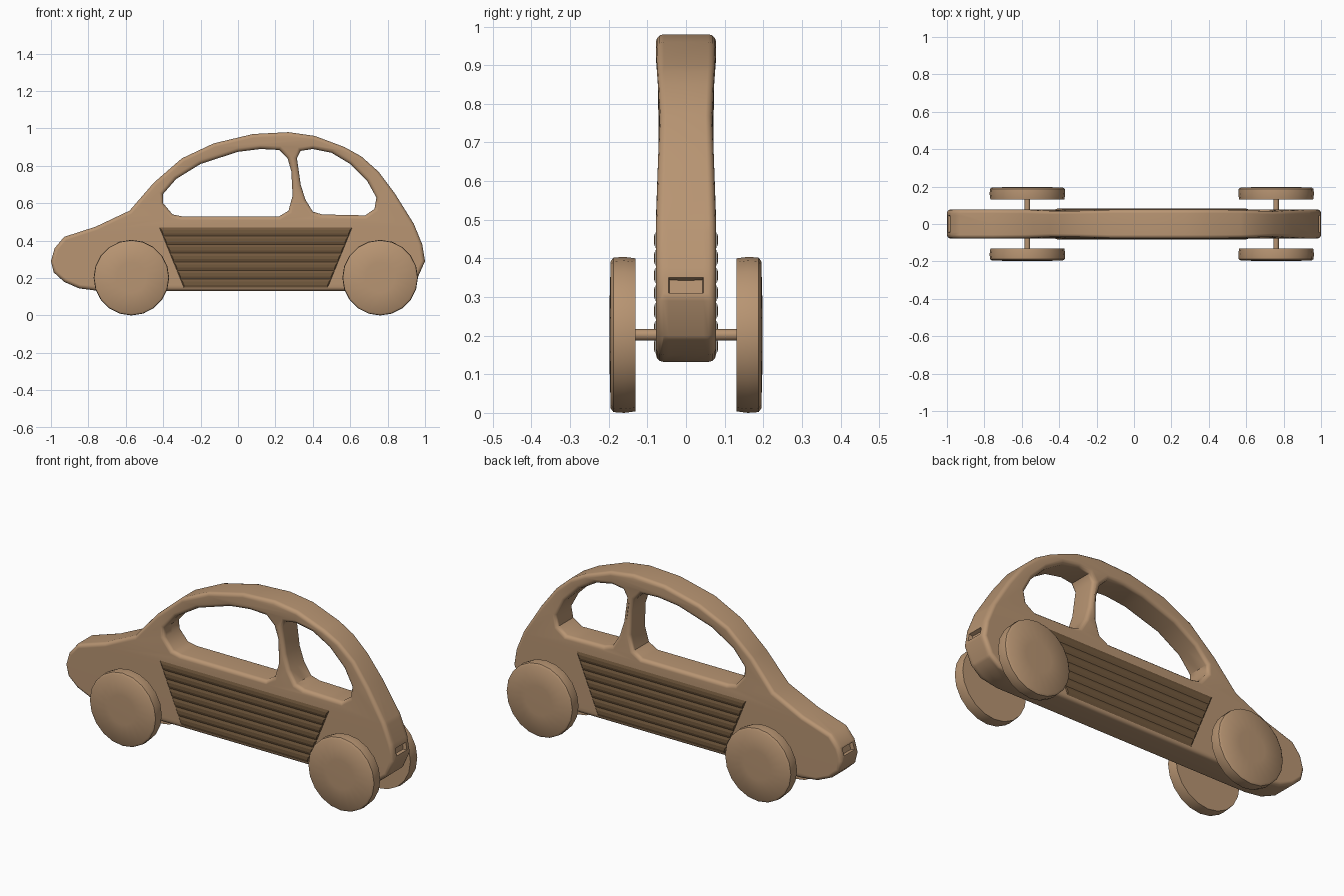
import bpy
import bmesh
from math import radians
from mathutils import Vector

default = bpy.data.objects.get("Cube")
if default:
    bpy.data.objects.remove(default, do_unlink=True)


def make_material(name, colour):
    mat = bpy.data.materials.new(name)
    mat.use_nodes = True
    mat.diffuse_color = colour
    mat.node_tree.nodes["Principled BSDF"].inputs["Base Color"].default_value = colour
    return mat


tan_wood = make_material("tan wood", (0.48, 0.30, 0.17, 1))
dark_wood = make_material("dark wood", (0.17, 0.10, 0.048, 1))


def add_object(name, mesh, materials, angle=40):
    obj = bpy.data.objects.new(name, mesh)
    bpy.context.collection.objects.link(obj)
    mesh.materials.clear()
    for mat in materials:
        mesh.materials.append(mat)
    bpy.ops.object.select_all(action="DESELECT")
    obj.select_set(True)
    bpy.context.view_layer.objects.active = obj
    bpy.ops.object.shade_smooth_by_angle(angle=radians(angle))
    return obj


HALF = 0.078      # half thickness of the body
ROUND = 0.02      # edge rounding

# Side profile of the body and its two window openings, as x, z
body_outline = [
    (-1, .29), (-.985, .23), (-.93, .18), (-.85, .145), (-.75, .132), (.8, .132),
    (.9, .15), (.96, .2), (1, .29), (.985, .38), (.94, .49), (.84, .65),
    (.75, .77), (.66, .85), (.57, .9), (.41, .96), (.27, .98), (.08, .97),
    (-.13, .92), (-.3, .84), (-.45, .71), (-.58, .56), (-.76, .475),
    (-.93, .42), (-.98, .36)]
long_window = [
    (-.4, .6), (-.35, .54), (-.3, .53), (.22, .53), (.27, .56), (.292, .64),
    (.285, .77), (.265, .84), (.22, .885), (.12, .89), (0, .875), (-.2, .81),
    (-.33, .73), (-.4, .65)]
short_window = [
    (.315, .84), (.335, .88), (.4, .89), (.5, .87), (.6, .81), (.69, .72),
    (.74, .63), (.73, .57), (.68, .535), (.45, .54), (.4, .555), (.36, .62),
    (.335, .7)]


def profile_mesh(outlines):
    """Filled, rounded slab standing upright along x, with holes."""
    curve = bpy.data.curves.new("profile", "CURVE")
    curve.dimensions = "2D"
    curve.fill_mode = "BOTH"
    curve.extrude = HALF - ROUND
    curve.bevel_depth = ROUND
    curve.bevel_resolution = 2
    curve.offset = -ROUND
    for outline in outlines:
        spline = curve.splines.new("POLY")
        spline.points.add(len(outline) - 1)
        spline.use_cyclic_u = True
        for point, (x, z) in zip(spline.points, outline):
            point.co = (x, z, 0, 1)
    helper = bpy.data.objects.new("profile_helper", curve)
    bpy.context.collection.objects.link(helper)
    graph = bpy.context.evaluated_depsgraph_get()
    mesh = bpy.data.meshes.new_from_object(helper.evaluated_get(graph))
    bpy.data.objects.remove(helper, do_unlink=True)
    return mesh


def waist(z):
    """The body is slimmer at window height."""
    if z < .5:
        return 1
    if z < .78:
        return 1 - .13 * (z - .5) / .28
    return min(1, .87 + .13 * (z - .78) / .14)


def cut(bm, axis, value, where=lambda f: True):
    faces = [f for f in bm.faces if where(f)]
    geom = set(faces)
    for f in faces:
        geom.update(f.edges, f.verts)
    normal, origin = Vector(), Vector()
    normal[axis], origin[axis] = 1, value
    bmesh.ops.bisect_plane(bm, geom=list(geom), plane_co=origin, plane_no=normal)


# Body
body_mesh = profile_mesh([body_outline, long_window, short_window])
bm = bmesh.new()
bm.from_mesh(body_mesh)
for v in bm.verts:
    x, height, depth = v.co
    v.co = (x, -depth * waist(height), height)
bmesh.ops.remove_doubles(bm, verts=bm.verts, dist=0.0005)
bmesh.ops.recalc_face_normals(bm, faces=bm.faces)


def is_rim(f):
    return abs(f.normal.y) < 0.2


def is_end(f):
    return is_rim(f) and abs(f.calc_center_median().x) > .9


cut(bm, 1, 0, is_rim)
for x in (-.4, .6):
    cut(bm, 0, x, is_rim)
for z in (.19, .31, .35, .47):
    cut(bm, 2, z, is_end)
for y in (-.045, .045):
    cut(bm, 1, y, is_end)

# Dark tail and nose patches, and a dark strip along the roof, sills and floor
slots = {-1: [], 1: []}
for f in bm.faces:
    c, n = f.calc_center_median(), f.normal
    f.material_index = 0
    if not is_rim(f):
        continue
    side = 1 if c.x > 0 else -1
    tail = c.x > .9 and n.x > .3 and .19 < c.z < .47
    nose = c.x < -.95 and n.x < -.3 and .19 < c.z < .36
    strip = -.4 < c.x < .6 and c.y < 0 and abs(n.z) > .5
    f.material_index = int(tail or nose or strip)
    if (tail or nose) and .31 < c.z < .35 and abs(c.y) < .045:
        slots[side].append(f)
for faces in slots.values():
    if faces:
        bmesh.ops.inset_region(bm, faces=faces, thickness=.004, depth=-.02)
bm.to_mesh(body_mesh)
bm.free()
body = add_object("body", body_mesh, [tan_wood, dark_wood])
weighted = body.modifiers.new("even shading", "WEIGHTED_NORMAL")
weighted.keep_sharp = True


# Slatted door panels: tapered boards with grooves between them
def door_panel(name, side):
    rows, top, bottom = 7, .47, .15
    step = (top - bottom) / rows
    bm = bmesh.new()

    def pair(z, raised):
        t = (top - z) / (top - bottom)
        inset = .006 if raised else 0
        y = side * (HALF + (.005 if raised else .0006))
        left, right = -.42 + .13 * t + inset, .61 - .13 * t - inset
        return bm.verts.new((left, y, z)), bm.verts.new((right, y, z))

    for row in range(rows):
        z = bottom + row * step
        lines = [pair(z, False), pair(z + step * .3, True),
                 pair(z + step * .7, True), pair(z + step, False)]
        for (a, b), (c, d) in zip(lines, lines[1:]):
            bm.faces.new((a, b, d, c))
        for end in (0, 1):
            bm.faces.new([line[end] for line in lines])
    bmesh.ops.remove_doubles(bm, verts=bm.verts, dist=.0001)
    bmesh.ops.recalc_face_normals(bm, faces=bm.faces)
    # Turn the whole panel outward if needed
    if sum(f.normal.y * f.calc_area() for f in bm.faces) * side < 0:
        bmesh.ops.reverse_faces(bm, faces=bm.faces)
    mesh = bpy.data.meshes.new(name)
    bm.to_mesh(mesh)
    bm.free()
    add_object(name, mesh, [dark_wood], 10)


door_panel("front_door_panel", -1)
door_panel("back_door_panel", 1)


def lathe(name, x, z, rings, segments):
    """Solid of revolution about the y direction from (y, radius) rings."""
    bm = bmesh.new()
    loops = []
    for y, radius in rings:
        loop = bmesh.ops.create_circle(bm, segments=segments, radius=radius)["verts"]
        for v in loop:
            v.co = (x + v.co.x, y, z + v.co.y)
        loops.append(loop)
    for a, b in zip(loops, loops[1:]):
        for i in range(segments):
            j = (i + 1) % segments
            bm.faces.new((a[i], a[j], b[j], b[i]))
    bm.faces.new(loops[0])
    bm.faces.new(loops[-1])
    bmesh.ops.recalc_face_normals(bm, faces=bm.faces)
    mesh = bpy.data.meshes.new(name)
    bm.to_mesh(mesh)
    bm.free()
    add_object(name, mesh, [tan_wood], 50)


# Wheels and axles
for place, x in (("nose", -.57), ("tail", .76)):
    lathe(place + "_axle", x, .202, [(-.135, .015), (.135, .015)], 10)
    for label, s in (("front", -1), ("back", 1)):
        rings = [(s * .131, .198), (s * .16, .202), (s * .188, .2),
                 (s * .195, .19), (s * .198, .08)]
        lathe(f"{place}_{label}_wheel", x, .202, rings, 20)
